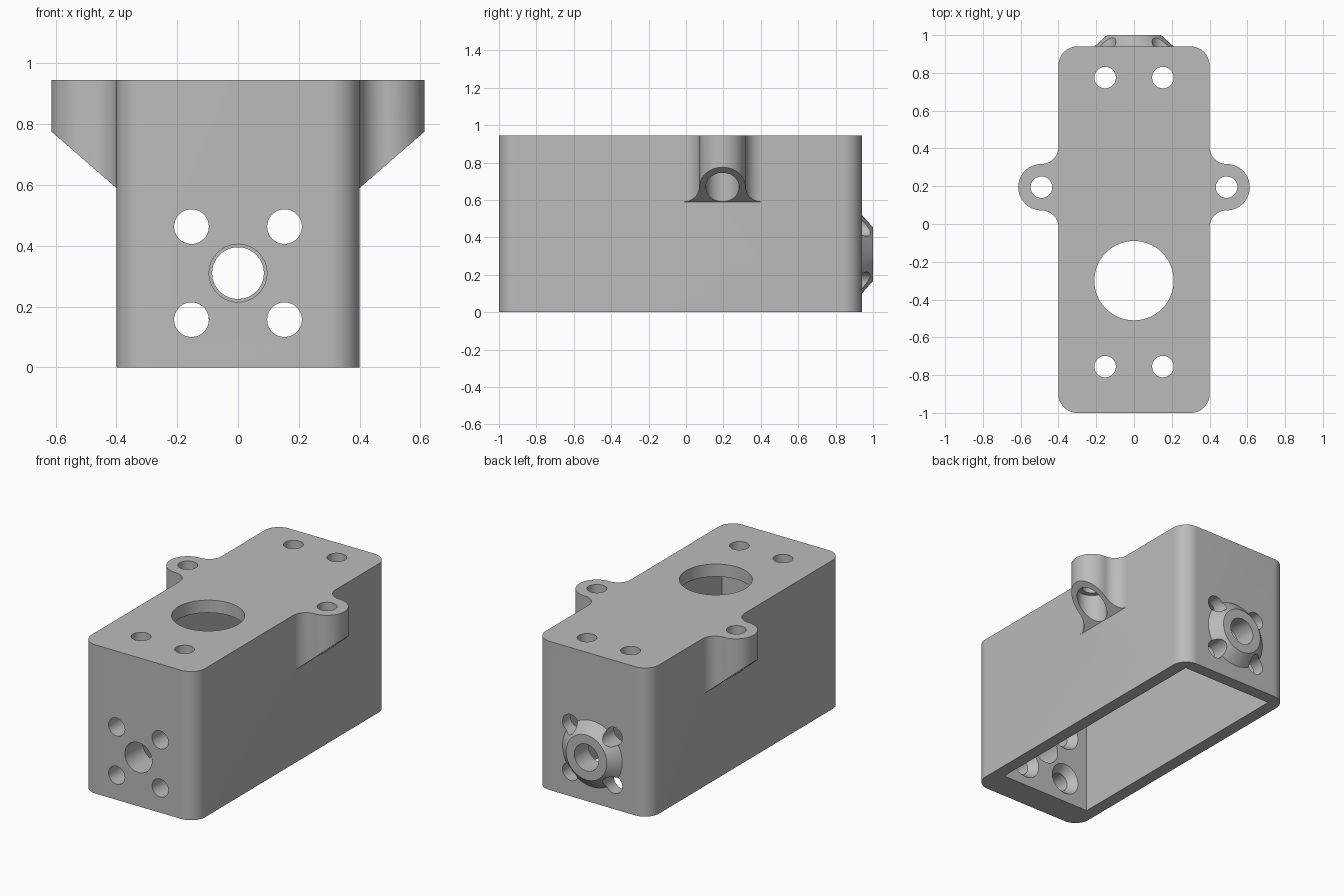
import bpy, bmesh, math
from mathutils import Vector, Matrix

cube = bpy.data.objects.get("Cube")
if cube:
    bpy.data.objects.remove(cube, do_unlink=True)

grey = bpy.data.materials.new("plain grey")
grey.use_nodes = True
COLOUR = (0.5, 0.5, 0.5, 1)
grey.diffuse_color = COLOUR
grey.node_tree.nodes["Principled BSDF"].inputs["Base Color"].default_value = COLOUR

W, FRONT, BACK, TOP = 0.4, -1.0, 0.94, 0.945
SIDE_WALL, FRONT_WALL = 0.08, 0.18
LUG_X, LUG_Y, LUG_R, FILLET = 0.49, 0.195, 0.123, 0.09
PORT_Z, PITCH, HOLE_R = 0.31, 0.153, 0.057


def make(name, bm):
    bmesh.ops.recalc_face_normals(bm, faces=bm.faces[:])
    mesh = bpy.data.meshes.new(name)
    bm.to_mesh(mesh)
    bm.free()
    ob = bpy.data.objects.new(name, mesh)
    mesh.materials.append(grey)
    bpy.context.collection.objects.link(ob)
    return ob


def arc(cx, cy, r, start, end, n=16):
    angles = [math.radians(start + (end - start) * i / n) for i in range(n + 1)]
    return [(cx + r * math.cos(a), cy + r * math.sin(a)) for a in angles]


def prism(points, z0, z1):
    bm = bmesh.new()
    face = bm.faces.new([bm.verts.new((x, y, z0)) for x, y in points])
    up = bmesh.ops.extrude_face_region(bm, geom=[face])
    verts = [v for v in up["geom"] if isinstance(v, bmesh.types.BMVert)]
    bmesh.ops.translate(bm, verts=verts, vec=(0, 0, z1 - z0))
    return bm


def frustum(name, start, end, r1, r2):
    """Round bar or cone between two points."""
    a, b = Vector(start), Vector(end)
    bm = bmesh.new()
    turn = (b - a).to_track_quat('Z', 'Y').to_matrix().to_4x4()
    bmesh.ops.create_cone(bm, cap_ends=True, segments=64, radius1=r1, radius2=r2,
                          depth=(b - a).length,
                          matrix=Matrix.Translation((a + b) / 2) @ turn)
    return make(name, bm)


def combine(target, other, operation):
    mod = target.modifiers.new("combine", 'BOOLEAN')
    mod.operation, mod.solver, mod.object = operation, 'EXACT', other
    bpy.context.view_layer.objects.active = target
    bpy.ops.object.modifier_apply(modifier=mod.name)
    bpy.data.objects.remove(other, do_unlink=True)


def drill(start, end, r1, r2=None):
    combine(housing, frustum("drill", start, end, r1, r1 if r2 is None else r2), 'DIFFERENCE')


# Main block with rounded upright edges
R = 0.1
outline = (arc(W - R, BACK - R, R, 0, 90) + arc(R - W, BACK - R, R, 90, 180)
           + arc(R - W, FRONT + R, R, 180, 270) + arc(W - R, FRONT + R, R, 270, 360))
housing = make("housing", prism(outline, 0, TOP))

# Side lugs with filleted roots and sloping undersides
for s in (1, -1):
    off = LUG_R + FILLET
    half = arc(LUG_X, LUG_Y - off, FILLET, 180, 90) \
        + arc(LUG_X, LUG_Y, LUG_R, -90, 90, 32)[1:] \
        + arc(LUG_X, LUG_Y + off, FILLET, 270, 180)[1:]
    inner = W - 0.04
    profile = [(inner, LUG_Y - off)] + half + [(inner, LUG_Y + off)]
    bm = prism([(s * x, y) for x, y in profile], 0.5, TOP)
    slope = Vector((-s * 0.185, 0, 0.213)).normalized()
    bmesh.ops.bisect_plane(bm, geom=bm.verts[:] + bm.edges[:] + bm.faces[:],
                           plane_co=(s * W, 0, 0.59), plane_no=slope, clear_inner=True)
    bmesh.ops.holes_fill(bm, edges=[e for e in bm.edges if e.is_boundary], sides=0)
    combine(housing, make("lug", bm), 'UNION')

# Conical boss on the back
combine(housing, frustum("boss", (0, BACK - 0.02, PORT_Z), (0, 1.0, PORT_Z), 0.232, 0.143), 'UNION')

# Cavity open at the bottom
ix, iy0, iy1 = W - SIDE_WALL, FRONT + FRONT_WALL, BACK - SIDE_WALL
cavity = prism([(-ix, iy0), (ix, iy0), (ix, iy1), (-ix, iy1)], -0.1, TOP - SIDE_WALL)
combine(housing, make("cavity", cavity), 'DIFFERENCE')

# Shaft ports in the front and back walls
drill((0, FRONT - 0.1, PORT_Z), (0, 0, PORT_Z), 0.095)
drill((0, 0, PORT_Z), (0, 1.1, PORT_Z), 0.085)

# Four bolt holes round the ports, countersunk inside the front wall
for sx in (1, -1):
    for sz in (1, -1):
        x, z = sx * PITCH, PORT_Z + sz * PITCH
        drill((x, FRONT - 0.1, z), (x, 1.1, z), HOLE_R)
        drill((x, iy0 - 0.05, z), (x, iy0 + 0.01, z), HOLE_R, 0.108)

# Large round opening and mounting holes in the top
drill((0, -0.3, 0.8), (0, -0.3, 1.1), 0.21)
for s in (1, -1):
    for y in (0.775, -0.755):
        drill((s * 0.153, y, 0.8), (s * 0.153, y, 1.1), HOLE_R)

    # Lug holes, counterbored from below
    drill((s * LUG_X, LUG_Y, 0.5), (s * LUG_X, LUG_Y, 1.1), HOLE_R)
    drill((s * LUG_X, LUG_Y, 0.5), (s * LUG_X, LUG_Y, 0.78), 0.089)

# Smooth round surfaces, crisp edges
bpy.ops.object.select_all(action='DESELECT')
housing.select_set(True)
bpy.context.view_layer.objects.active = housing
bpy.ops.object.shade_smooth_by_angle(angle=math.radians(25))
